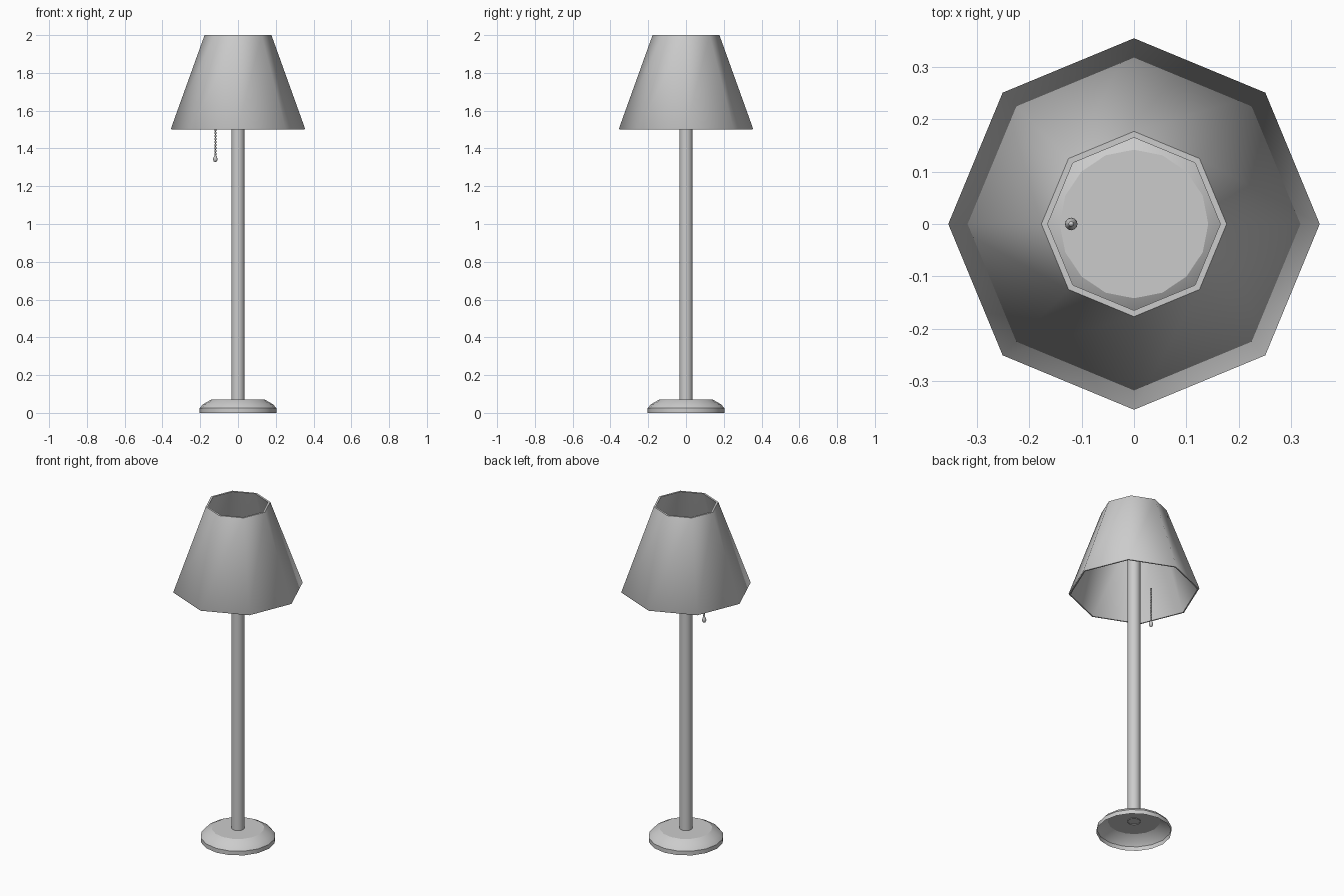
import bpy, bmesh, math

if "Cube" in bpy.data.objects:
    bpy.data.objects.remove(bpy.data.objects["Cube"])


def lathe(name, profile, sides, closed=False, cap_end=False, x=0.0, angle=None):
    """Revolve (radius, z) points around a vertical axis at x."""
    bm = bmesh.new()
    rings = []
    for r, z in profile:
        rings.append([bm.verts.new((x + r * math.cos(2 * math.pi * i / sides),
                                    r * math.sin(2 * math.pi * i / sides), z))
                      for i in range(sides)])
    pairs = list(zip(rings, rings[1:]))
    if closed:
        pairs.append((rings[-1], rings[0]))
    for a, b in pairs:
        for i in range(sides):
            j = (i + 1) % sides
            bm.faces.new((a[i], a[j], b[j], b[i]))
    if cap_end:
        bm.faces.new(rings[-1])
    mesh = bpy.data.meshes.new(name)
    bm.to_mesh(mesh)
    bm.free()
    obj = bpy.data.objects.new(name, mesh)
    bpy.context.collection.objects.link(obj)
    if angle:
        bpy.ops.object.select_all(action='DESELECT')
        obj.select_set(True)
        bpy.context.view_layer.objects.active = obj
        bpy.ops.object.shade_smooth_by_angle(angle=math.radians(angle))
    return obj


# Hollow base, open underneath
lathe("base", [(0.203, 0), (0.203, 0.025), (0.185, 0.046), (0.142, 0.07)],
      16, cap_end=True, angle=25)

# Open tube pole, just piercing the base top
lathe("pole", [(0.035, 0.066), (0.035, 1.75)], 16, angle=40)

# Eight-sided shade with wall thickness, open at both ends
lathe("shade", [(0.355, 1.505), (0.177, 2.0), (0.165, 2.0), (0.343, 1.505),
                (0.345, 1.5), (0.352, 1.5)], 8, closed=True, angle=50)

# Pull chain: a string of beads made as one wavy profile
CHAIN_X, TOP, STEP, BEADS = -0.12, 1.57, 0.016, 13
chain = [(0.0015, TOP - BEADS * STEP)]
for i in reversed(range(BEADS)):
    z = TOP - (i + 1) * STEP
    chain += [(0.0055, z + STEP * 0.25), (0.0055, z + STEP * 0.75),
              (0.0015, z + STEP)]
lathe("pull_chain", chain, 8, cap_end=True, x=CHAIN_X, angle=60)

# Teardrop handle at the end of the chain
lathe("pull_handle", [(0.0005, 1.328), (0.008, 1.331), (0.012, 1.341), (0.010, 1.351),
                      (0.005, 1.363), (0.003, 1.372)],
      12, cap_end=True, x=CHAIN_X, angle=60)
